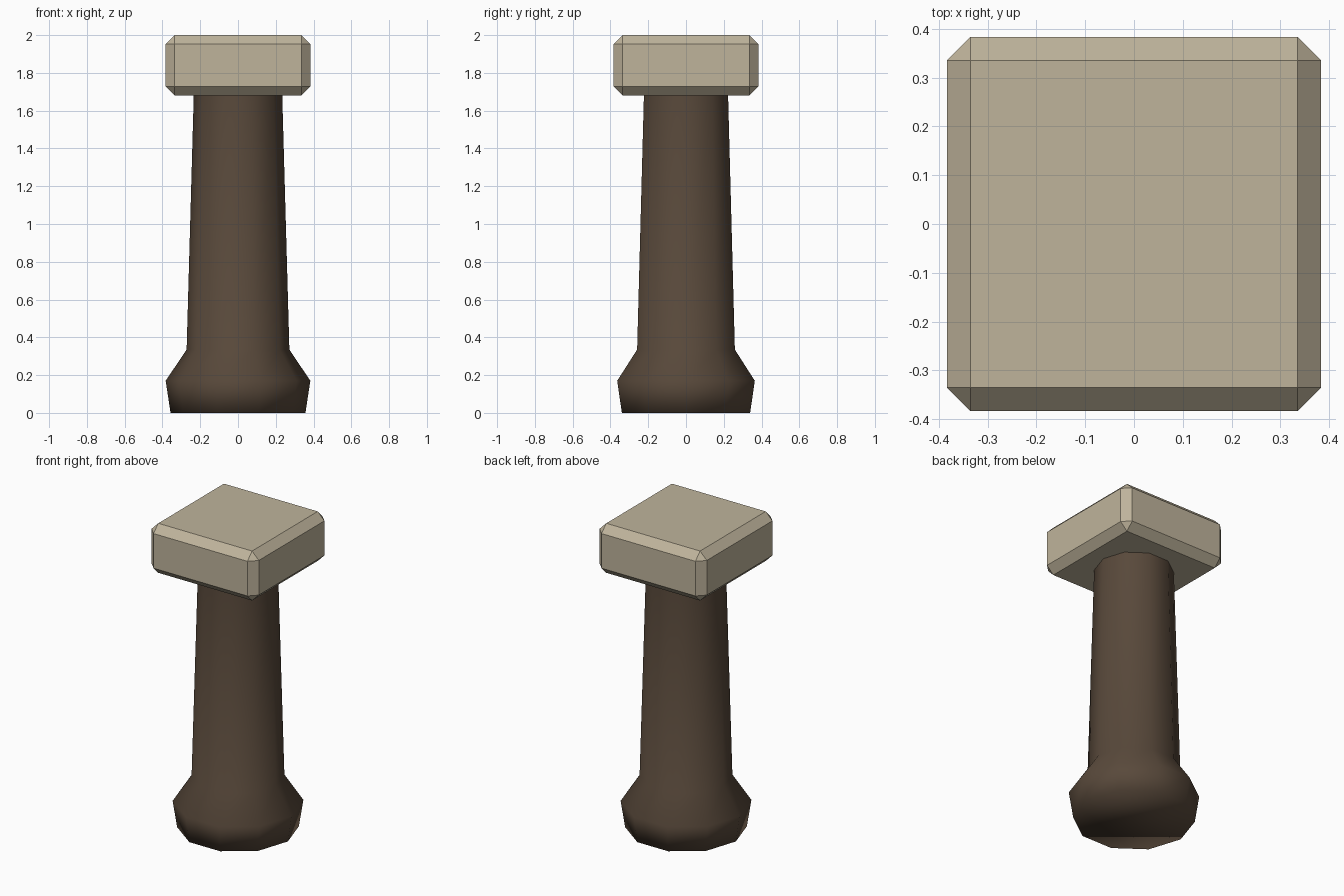
import bpy, bmesh
from math import cos, sin, tau

default = bpy.data.objects.get("Cube")
if default:
    bpy.data.objects.remove(default, do_unlink=True)


def material(name, rgb):
    mat = bpy.data.materials.new(name)
    mat.use_nodes = True
    mat.diffuse_color = (*rgb, 1)
    mat.node_tree.nodes["Principled BSDF"].inputs["Base Color"].default_value = (*rgb, 1)
    return mat


def make_object(name, bm, mat, smooth):
    bmesh.ops.recalc_face_normals(bm, faces=bm.faces)
    for face in bm.faces:
        face.smooth = smooth
    mesh = bpy.data.meshes.new(name)
    bm.to_mesh(mesh)
    bm.free()
    mesh.materials.append(mat)
    obj = bpy.data.objects.new(name, mesh)
    bpy.context.collection.objects.link(obj)
    return obj


# Tapered ten-sided shaft with a flared foot
SIDES = 10
profile = [(0.357, 0), (0.383, 0.17), (0.272, 0.335), (0.234, 1.69)]
bm = bmesh.new()
rings = [[bm.verts.new((r * cos(tau * i / SIDES), r * sin(tau * i / SIDES), z))
          for i in range(SIDES)] for r, z in profile]
for low, high in zip(rings, rings[1:]):
    for i in range(SIDES):
        j = (i + 1) % SIDES
        bm.faces.new((low[i], low[j], high[j], high[i]))
bm.faces.new(rings[0][::-1])
bm.faces.new(rings[-1])
# Crisp edge only around the hidden upper end
for edge in bm.edges:
    if all(v in rings[-1] for v in edge.verts):
        edge.smooth = False
make_object("shaft", bm, material("dark brown", (0.098, 0.066, 0.043)), True)

# Chamfered square head
bm = bmesh.new()
bmesh.ops.create_cube(bm, size=1)
for v in bm.verts:
    v.co = (v.co.x * 0.767, v.co.y * 0.767, 1.84 + v.co.z * 0.32)
bmesh.ops.bevel(bm, geom=bm.edges[:], offset=0.048, offset_type="OFFSET",
                segments=1, affect="EDGES")
make_object("head", bm, material("pale stone", (0.52, 0.455, 0.33)), False)
